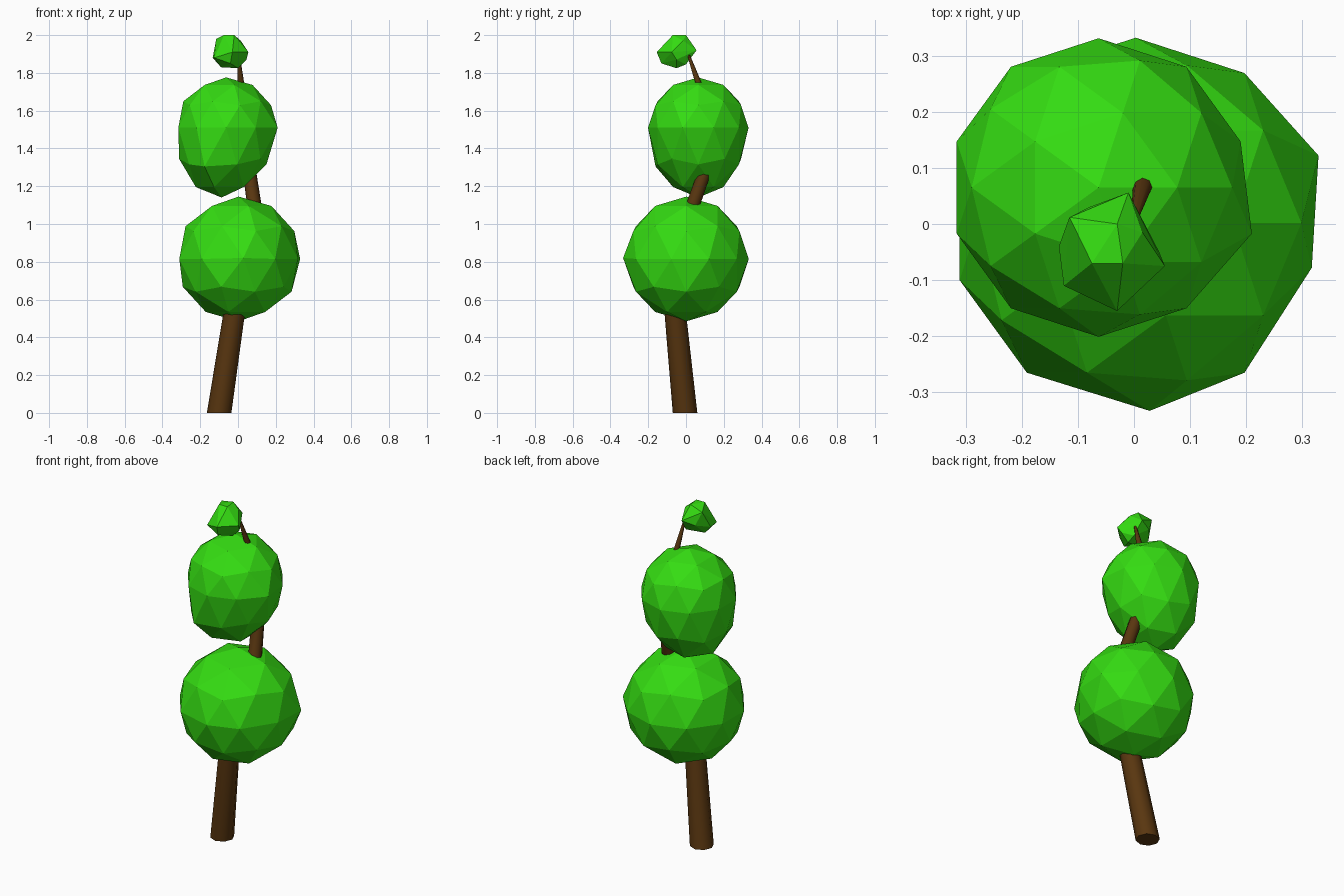
import bpy, bmesh
from math import cos, sin, tau
from mathutils import Vector

if "Cube" in bpy.data.objects:
    bpy.data.objects.remove(bpy.data.objects["Cube"])


def material(name, color):
    m = bpy.data.materials.new(name)
    m.diffuse_color = color
    m.use_nodes = True
    m.node_tree.nodes["Principled BSDF"].inputs["Base Color"].default_value = m.diffuse_color
    return m


LEAF = material("leaf_green", (0.035, 0.72, 0.006, 1))
BARK = material("bark_brown", (0.10, 0.037, 0.005, 1))


def finish(bm, name, mat):
    bmesh.ops.recalc_face_normals(bm, faces=bm.faces)
    mesh = bpy.data.meshes.new(name)
    bm.to_mesh(mesh)
    bm.free()
    mesh.materials.append(mat)
    ob = bpy.data.objects.new(name, mesh)
    bpy.context.collection.objects.link(ob)
    return ob


# Faceted foliage ball: icosphere, lower half stretched and leaned, a few pushed corners
def foliage(name, center, radius, low=1.0, lean=0.0, pushes=()):
    bm = bmesh.new()
    bmesh.ops.create_icosphere(bm, subdivisions=2, radius=radius)
    for v in bm.verts:
        if v.co.z < -0.01:
            v.co.x += lean * v.co.z
            v.co.z *= low
        v.co += Vector(center)
    for target, delta in pushes:
        v = min(bm.verts, key=lambda p: (p.co - Vector(target)).length)
        v.co += Vector(delta)
    return finish(bm, name, LEAF)


foliage("lower_foliage", (0.003, 0.002, 0.815), 0.33, pushes=[
    ((0.0, -0.33, 0.815), (0.025, -0.005, 0.005)),
    ((0.317, 0.10, 0.815), (0.012, 0.018, 0)),
    ((0.317, -0.10, 0.815), (0.0, 0.022, 0))])

foliage("middle_foliage", (-0.063, 0.065, 1.51), 0.266, low=1.39, lean=0.09, pushes=[
    ((0.19, -0.017, 1.51), (0.02, 0, 0)),
    ((-0.21, -0.13, 1.34), (-0.03, 0, -0.04))])

# Small top tuft: hull of its corners
TUFT = [(-0.075, -0.07, 2.0), (-0.02, -0.07, 2.0), (-0.03, 0.0, 2.0), (0.015, -0.015, 1.97),
        (-0.115, 0.012, 1.98), (-0.01, 0.056, 1.92), (0.055, -0.075, 1.91), (-0.03, -0.155, 1.91),
        (-0.125, -0.11, 1.88), (-0.134, -0.04, 1.88), (0.045, -0.05, 1.87), (0.0, 0.0, 1.845),
        (0.0, -0.05, 1.825), (-0.09, -0.05, 1.83), (-0.04, -0.13, 1.85), (-0.08, 0.03, 1.90)]
bm = bmesh.new()
for p in TUFT:
    bm.verts.new(p)
bmesh.ops.convex_hull(bm, input=bm.verts)
finish(bm, "top_foliage", LEAF)

# Crooked trunk: tapering eight-sided rings along x, y, z, radius
PATH = [(-0.10, -0.005, 0, 0.065), (-0.02, -0.057, 0.53, 0.057), (0.03, -0.07, 0.82, 0.048),
        (0.085, 0.04, 1.11, 0.038), (0.06, 0.10, 1.28, 0.036), (0.03, 0.10, 1.55, 0.026),
        (0.015, 0.065, 1.75, 0.017), (-0.005, -0.015, 1.975, 0.002)]
SIDES = 8
bm = bmesh.new()
rings = [[bm.verts.new((x + r * cos(tau * i / SIDES), y + r * sin(tau * i / SIDES), z))
          for i in range(SIDES)] for x, y, z, r in PATH]
for a, b in zip(rings, rings[1:]):
    for i in range(SIDES):
        j = (i + 1) % SIDES
        bm.faces.new((a[i], a[j], b[j], b[i]))
bm.faces.new(rings[0][::-1])
bm.faces.new(rings[-1])
trunk = finish(bm, "trunk", BARK)
bpy.context.view_layer.objects.active = trunk
trunk.select_set(True)
bpy.ops.object.shade_smooth_by_angle(angle=0.9)
